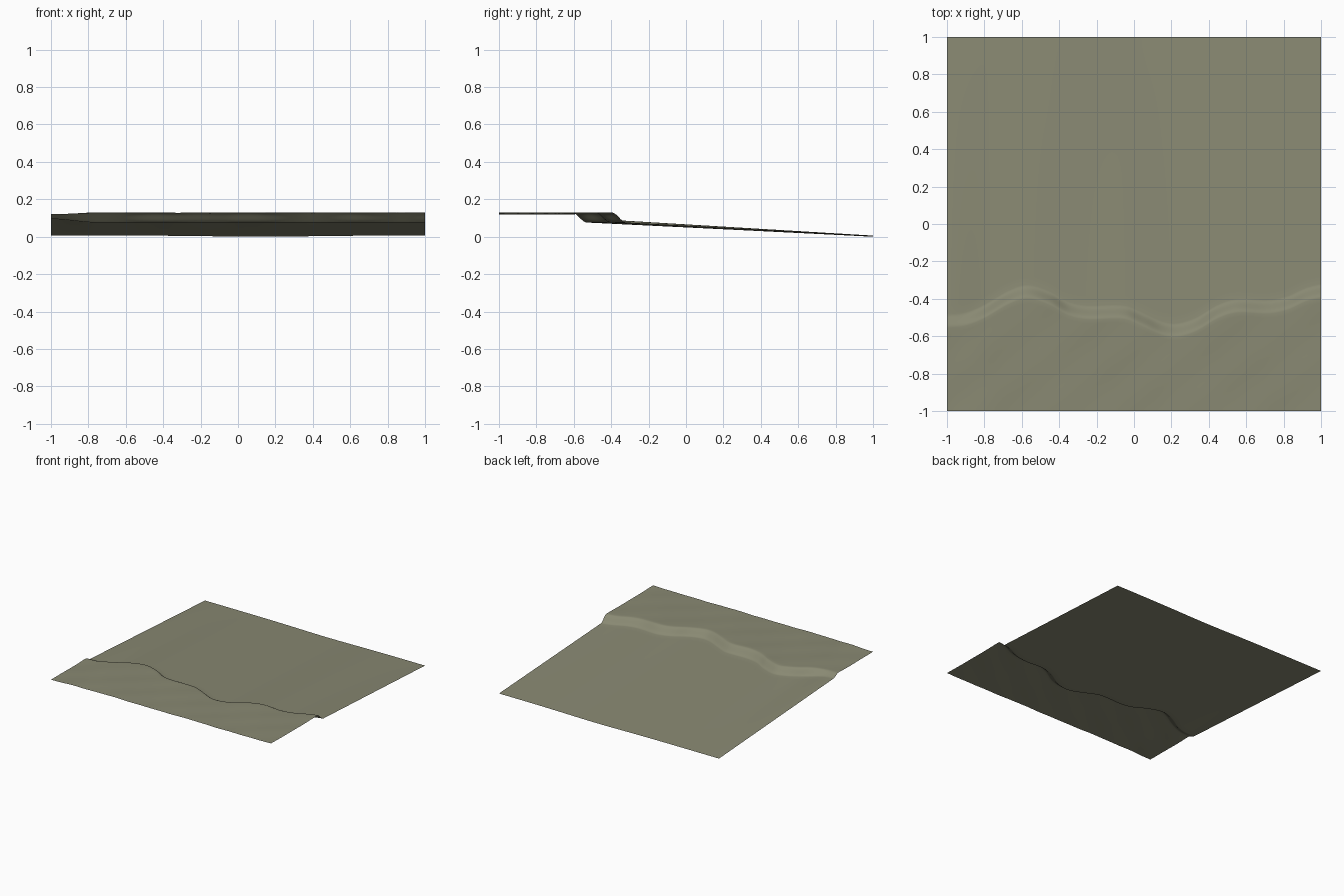
import bpy, math

if "Cube" in bpy.data.objects:
    bpy.data.objects.remove(bpy.data.objects["Cube"])

# Bank line seen from above: (x, y of the cliff centre)
BANK = [(-1.15, -.53), (-1, -.52), (-.9, -.51), (-.8, -.47), (-.67, -.395), (-.57, -.365),
        (-.45, -.40), (-.35, -.455), (-.25, -.475), (-.05, -.475), (.05, -.515),
        (.15, -.56), (.23, -.57), (.33, -.54), (.45, -.47), (.55, -.44), (.72, -.445),
        (.82, -.425), (.92, -.38), (1, -.36), (1.1, -.345)]


def lerp(a, b, t):
    return a + (b - a) * t


def smooth(t):
    t = max(0, min(1, t))
    return t * t * (3 - 2 * t)


def curve_at(x):
    # Cubic Hermite through the bank points
    i = max(k for k in range(1, len(BANK) - 2) if BANK[k][0] <= x + 1e-9)
    (xa, ya), (x0, y0), (x1, y1), (xb, yb) = BANK[i - 1:i + 3]
    h = x1 - x0
    t = (x - x0) / h
    m0, m1 = (y1 - ya) / (x1 - xa) * h, (yb - y0) / (xb - x0) * h
    return ((2*t**3 - 3*t*t + 1) * y0 + (t**3 - 2*t*t + t) * m0
            + (3*t*t - 2*t**3) * y1 + (t**3 - t*t) * m1)


def column(x):
    # One front-to-back strip: uneven plateau, cliff, then a straight beach
    c = curve_at(x)
    y_top, y_base = c - .035, c + .04
    rise = smooth((x + 1) / .25)
    z_base = lerp(.097, .078, rise)
    z_end = .008 - .006 * math.exp(-((x - .12) / .35) ** 2)
    pts = []

    def ground(y):
        bumps = (.0012 * math.sin(9 * x + 7 * y) + .0008 * math.sin(17 * x - 21 * y + 1)
                 + .0006 * math.sin(31 * x + 13 * y + 2))
        return lerp(.122, .130, rise) + bumps

    for j in range(24):
        y = lerp(-1, y_top, j / 24)
        pts.append((x, y, ground(y)))
    for j in range(10):
        t = j / 10
        y = lerp(y_top, y_base, t)
        pts.append((x, y, lerp(ground(y), z_base, smooth(t))))
    for j in range(31):
        t = j / 30
        pts.append((x, lerp(y_base, 1, t), lerp(z_base, z_end, t)))
    return pts


# Ground sheet
NX = 120
cols = [column(-1 + 2 * i / NX) for i in range(NX + 1)]
n = len(cols[0])
verts = [p for col in cols for p in col]
low = min(p[2] for p in verts)
verts = [(x, y, z - low) for x, y, z in verts]
faces = [(i * n + j, (i + 1) * n + j, (i + 1) * n + j + 1, i * n + j + 1)
         for i in range(NX) for j in range(n - 1)]
mesh = bpy.data.meshes.new("shore_ground")
mesh.from_pydata(verts, [], faces)
mesh.shade_smooth()
ground_obj = bpy.data.objects.new("shore_ground", mesh)
bpy.context.collection.objects.link(ground_obj)

# Dull sand colour
mat = bpy.data.materials.new("sand")
mat.diffuse_color = (.25, .25, .17, 1)
mat.use_nodes = True
mat.node_tree.nodes["Principled BSDF"].inputs["Base Color"].default_value = mat.diffuse_color
mesh.materials.append(mat)
